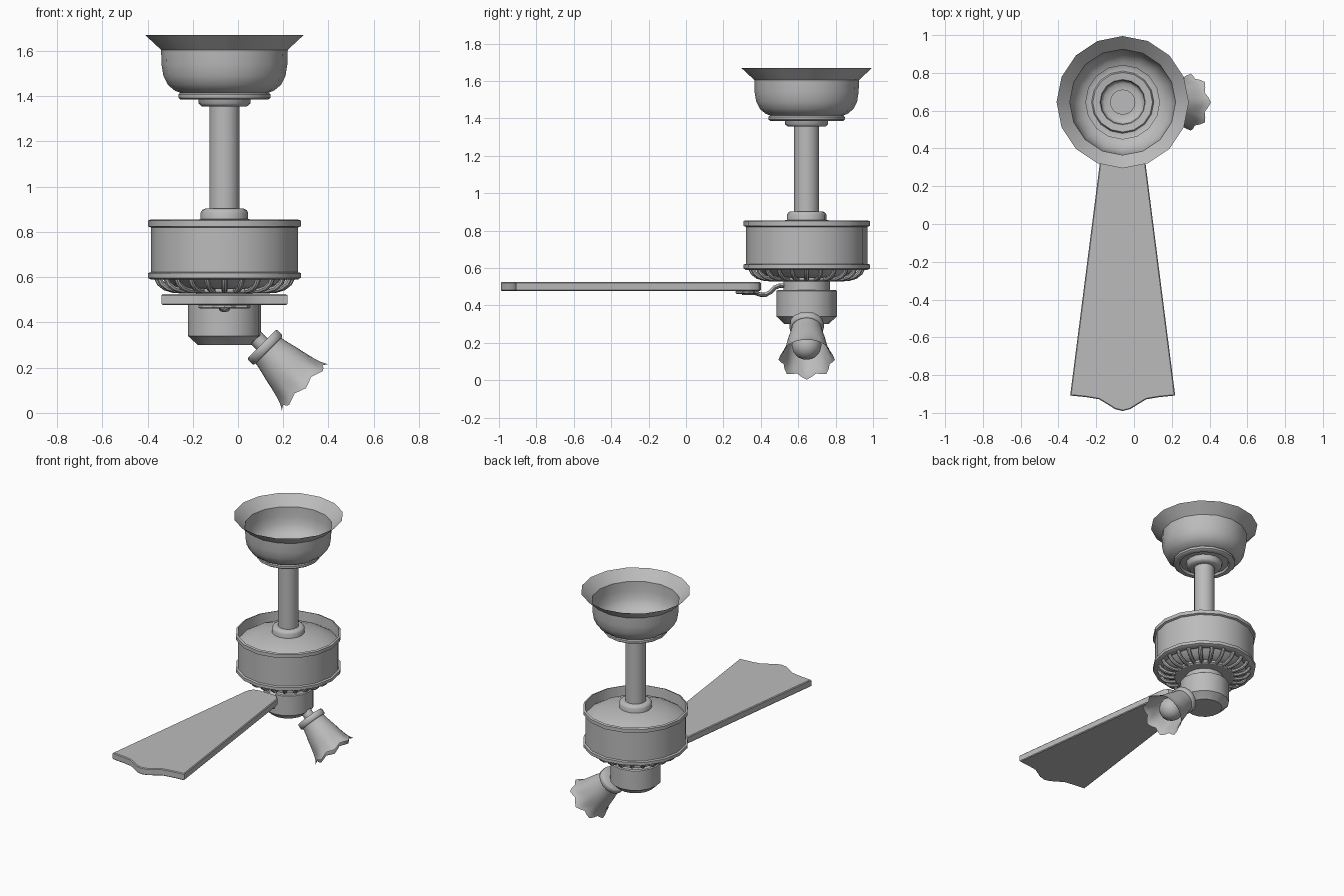
import bpy, bmesh, math
from mathutils import Matrix, Vector

if "Cube" in bpy.data.objects:
    bpy.data.objects.remove(bpy.data.objects["Cube"])

CX, CY = -0.06, 0.645          # fan axis
TAU = 2 * math.pi

grey = bpy.data.materials.new("satin grey")
grey.diffuse_color = (0.5, 0.5, 0.5, 1)
grey.use_nodes = True
grey.node_tree.nodes["Principled BSDF"].inputs["Base Color"].default_value = grey.diffuse_color


def finish(name, bm, matrix=None, angle=35, normals=True):
    if normals:
        bmesh.ops.recalc_face_normals(bm, faces=bm.faces)
    me = bpy.data.meshes.new(name)
    bm.to_mesh(me)
    bm.free()
    ob = bpy.data.objects.new(name, me)
    bpy.context.collection.objects.link(ob)
    ob.matrix_world = matrix or Matrix.Translation((CX, CY, 0))
    me.materials.append(grey)
    bpy.ops.object.select_all(action='DESELECT')
    ob.select_set(True)
    bpy.context.view_layer.objects.active = ob
    bpy.ops.object.shade_smooth_by_angle(angle=math.radians(angle))
    return ob


def lathe(name, profile, sides=16, matrix=None, ripple=None, angle=35):
    """Turn (radius, height) points round the axis; radius 0 closes an end."""
    bm = bmesh.new()
    rings = []
    for r, z in profile:
        if r == 0:
            rings.append([bm.verts.new((0, 0, z))] * sides)
            continue
        ring = []
        for i in range(sides):
            a = TAU * i / sides
            rr, zz = ripple(r, z, a) if ripple else (r, z)
            ring.append(bm.verts.new((rr * math.cos(a), rr * math.sin(a), zz)))
        rings.append(ring)
    for lo, hi in zip(rings, rings[1:]):
        for i in range(sides):
            j = (i + 1) % sides
            quad = []
            for v in (lo[i], lo[j], hi[j], hi[i]):
                if v not in quad:
                    quad.append(v)
            bm.faces.new(quad)
    return finish(name, bm, matrix, angle)


def sweep(bm, path, side, half_w, half_h):
    """Sweep a flattened octagon along a path lying in a vertical plane."""
    path = [Vector(p) for p in path]
    side = Vector(side)
    rings = []
    for i, p in enumerate(path):
        tangent = (path[min(i + 1, len(path) - 1)] - path[max(i - 1, 0)]).normalized()
        up = tangent.cross(side)
        rings.append([bm.verts.new(p + side * half_w * math.cos(TAU * k / 8)
                                   + up * half_h * math.sin(TAU * k / 8)) for k in range(8)])
    for a, b in zip(rings, rings[1:]):
        for k in range(8):
            bm.faces.new((a[k], a[(k + 1) % 8], b[(k + 1) % 8], b[k]))
    bm.faces.new(rings[0])
    bm.faces.new(rings[-1])


def plate(name, outline, z0, z1, bevel):
    """Extrude a half outline (x >= 0) mirrored in x."""
    pts = outline + [(-x, y) for x, y in reversed(outline) if x > 0]
    bm = bmesh.new()
    face = bm.faces.new([bm.verts.new((x, y, z0)) for x, y in pts])
    out = bmesh.ops.extrude_face_region(bm, geom=[face])
    verts = [g for g in out['geom'] if isinstance(g, bmesh.types.BMVert)]
    bmesh.ops.translate(bm, verts=verts, vec=(0, 0, z1 - z0))
    rim = [e for e in bm.edges if abs(e.verts[0].co.z - e.verts[1].co.z) < 1e-5]
    bmesh.ops.bevel(bm, geom=rim, offset=bevel, segments=1, affect='EDGES')
    return finish(name, bm, Matrix.Translation((CX, 0, 0)), 30)


# Ceiling canopy: open bowl with a flared sheet and two rings below
lathe("ceiling_flare", [(0.35, 1.67), (0.28, 1.605)])
lathe("canopy", [(0.28, 1.605), (0.278, 1.54), (0.27, 1.49), (0.25, 1.45),
                 (0.22, 1.425), (0.195, 1.415), (0.204, 1.408), (0.204, 1.393),
                 (0.195, 1.386), (0.165, 1.386), (0.158, 1.4), (0.12, 1.395),
                 (0.115, 1.385), (0.115, 1.368), (0.1, 1.355), (0.066, 1.355)], 16, angle=50)

# Down rod and its collar
lathe("down_rod", [(0, 0.85), (0.067, 0.85), (0.067, 1.44), (0, 1.44)])
lathe("rod_collar", [(0.105, 0.84), (0.105, 0.885), (0.098, 0.897), (0.085, 0.903),
                     (0.06, 0.903)], 16, angle=50)

# Motor housing with raised rims and a sunken domed lid
lathe("motor_housing", [(0, 0.865), (0.1, 0.858), (0.2, 0.84), (0.28, 0.81), (0.32, 0.785),
                        (0.325, 0.855), (0.338, 0.85), (0.338, 0.825), (0.325, 0.82),
                        (0.325, 0.622), (0.338, 0.618), (0.338, 0.597), (0.325, 0.59),
                        (0.29, 0.59), (0.27, 0.6), (0, 0.6)], 16)

# Vent grille: inner bowl, bottom ring and curved ribs
lathe("vent_core", [(0.275, 0.6), (0.24, 0.568), (0.18, 0.55), (0, 0.55)])
lathe("vent_ring", [(0.2, 0.55), (0.2, 0.535), (0.19, 0.528), (0, 0.528)])
bm = bmesh.new()
for i in range(24):
    a = TAU * i / 24
    c, s = math.cos(a), math.sin(a)
    arc = [(0.3, 0.597), (0.288, 0.573), (0.262, 0.553), (0.225, 0.542), (0.185, 0.54)]
    sweep(bm, [(r * c, r * s, z) for r, z in arc], (-s, c, 0), 0.013, 0.012)
finish("vent_ribs", bm)

# Hub and switch housing
lathe("blade_hub", [(0.125, 0.54), (0.125, 0.475)])
lathe("switch_housing", [(0, 0.482), (0.155, 0.482), (0.162, 0.477), (0.162, 0.34),
                         (0.155, 0.335), (0.118, 0.3), (0, 0.3)])

# Blade with a scalloped tip
plate("fan_blade", [(0.0, -0.99), (0.04, -0.98), (0.08, -0.955), (0.125, -0.928),
                    (0.19, -0.917), (0.278, -0.908), (0.12, 0.33), (0.112, 0.365),
                    (0.09, 0.39), (0.05, 0.4)], 0.477, 0.525, 0.005)

# Blade bracket: mounting plate and S-shaped arm
plate("bracket_plate", [(0.0, 0.265), (0.03, 0.275), (0.05, 0.3), (0.1, 0.31),
                        (0.115, 0.335), (0.095, 0.36), (0.04, 0.37), (0.025, 0.39)],
      0.462, 0.478, 0.004)
bm = bmesh.new()
sweep(bm, [(0, 0.3, 0.467), (0, 0.37, 0.467), (0, 0.4, 0.457), (0, 0.425, 0.457),
           (0, 0.45, 0.47), (0, 0.475, 0.495), (0, 0.5, 0.505), (0, 0.55, 0.507)],
      (1, 0, 0), 0.025, 0.012)
finish("bracket_arm", bm, Matrix.Translation((CX, 0, 0)), 60)

# Lamp, tilted outwards and down
tilt = Matrix.Translation((0.105, CY, 0.305)) @ Matrix.Rotation(math.radians(135), 4, 'Y')
lathe("lamp_stem", [(0, -0.09), (0.035, -0.09), (0.035, 0.01), (0, 0.01)], 12, tilt)
lathe("lamp_fitter", [(0, 0), (0.085, 0), (0.092, 0.006), (0.092, 0.036), (0.085, 0.042),
                      (0.08, 0.042)], 16, tilt, angle=50)


def scallop(r, z, a):
    k = max(0, (z - 0.15) / 0.12) ** 1.5
    wave = math.cos(8 * a)
    return r + 0.009 * k * wave, z + 0.01 * k * wave


lathe("lamp_shade", [(0.08, 0.04), (0.083, 0.06), (0.09, 0.09), (0.1, 0.13), (0.108, 0.17),
                     (0.115, 0.205), (0.123, 0.235), (0.132, 0.255), (0.142, 0.267)],
      32, tilt, scallop, 60)
bulb = [(0.035, 0.03), (0.04, 0.09)]
bulb += [(0.08 * math.sin(t), 0.165 - 0.08 * math.cos(t))
         for t in (math.pi * k / 10 for k in range(3, 10))]
lathe("light_bulb", bulb + [(0, 0.245)], 16, tilt, angle=60)
